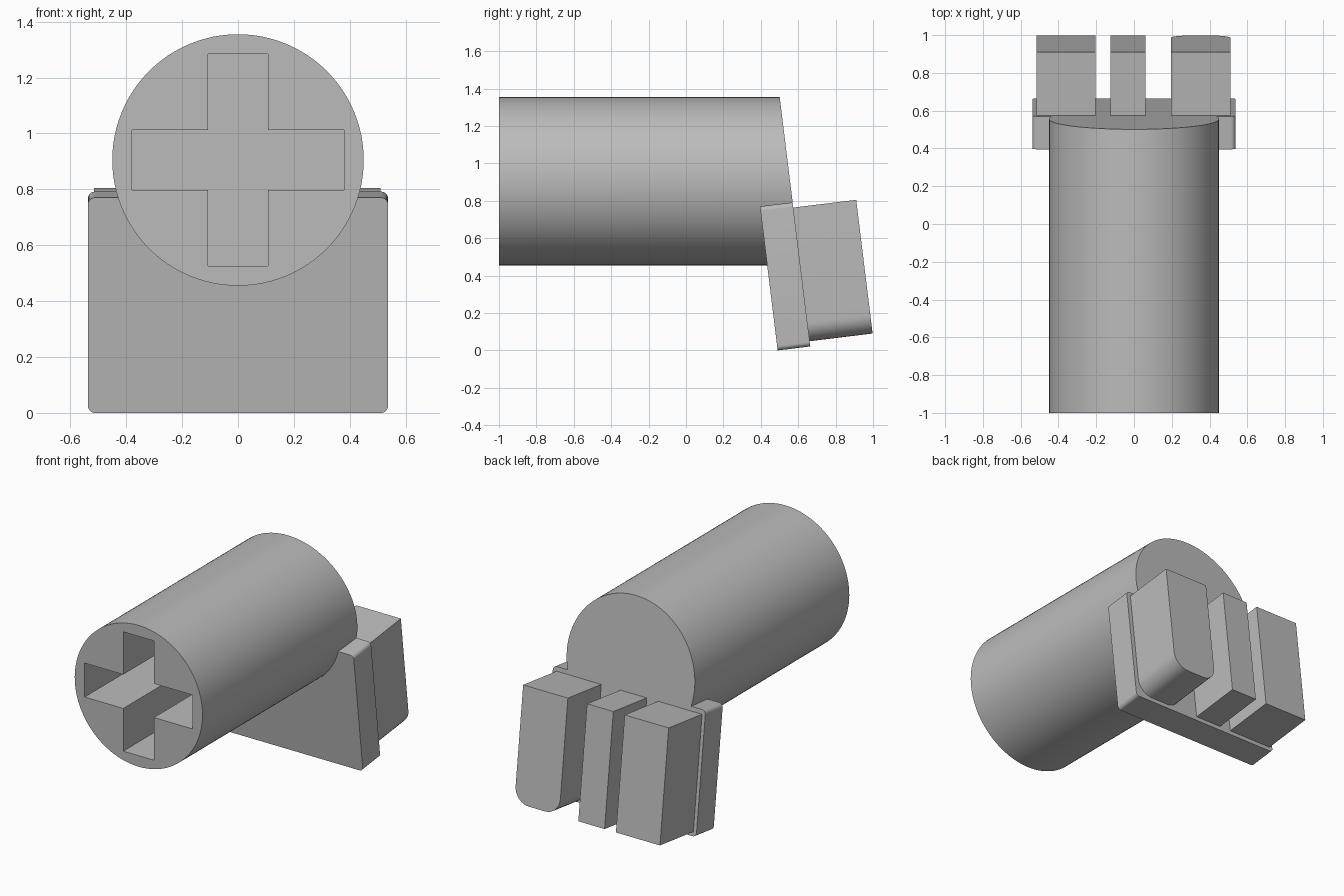
import bpy, bmesh, math
from mathutils import Matrix

if "Cube" in bpy.data.objects:
    bpy.data.objects.remove(bpy.data.objects["Cube"])

TILT = math.radians(7)
PIVOT = Matrix.Translation((0, 0.49, 0)) @ Matrix.Rotation(TILT, 4, 'X')
PLATE_DEPTH = 0.176

grey = bpy.data.materials.new("plain_grey")
grey.use_nodes = True
grey.diffuse_color = (0.5, 0.5, 0.5, 1)
grey.node_tree.nodes["Principled BSDF"].inputs["Base Color"].default_value = (0.5, 0.5, 0.5, 1)


def finish(name, bm):
    bmesh.ops.recalc_face_normals(bm, faces=bm.faces)
    mesh = bpy.data.meshes.new(name)
    bm.to_mesh(mesh)
    bm.free()
    mesh.materials.append(grey)
    obj = bpy.data.objects.new(name, mesh)
    bpy.context.collection.objects.link(obj)
    return obj


def activate(obj):
    bpy.ops.object.select_all(action='DESELECT')
    obj.select_set(True)
    bpy.context.view_layer.objects.active = obj


def smooth(obj):
    activate(obj)
    bpy.ops.object.shade_smooth_by_angle(angle=math.radians(30))


def box(name, x, y, z, matrix=Matrix(), radius=0, low_only=False):
    """Block between pairs of limits, with optional rounding of the edges along y."""
    bm = bmesh.new()
    bmesh.ops.create_cube(bm, size=1)
    for v in bm.verts:
        v.co = [lim[0] if c < 0 else lim[1] for c, lim in zip(v.co, (x, y, z))]
    if radius:
        middle = sum(z) / 2
        edges = [e for e in bm.edges
                 if abs(e.verts[0].co.y - e.verts[1].co.y) > 0.01
                 and (not low_only or e.verts[0].co.z < middle)]
        bmesh.ops.bevel(bm, geom=edges, offset=radius, segments=8,
                        profile=0.5, affect='EDGES')
    bm.transform(matrix)
    return finish(name, bm)


# Barrel with its back end sliced along the tilted plate plane
AXIS_Z = 0.905
bm = bmesh.new()
bmesh.ops.create_cone(bm, cap_ends=True, segments=96, radius1=0.45, radius2=0.45, depth=2,
                      matrix=Matrix.Translation((0, 0, AXIS_Z)) @ Matrix.Rotation(math.pi / 2, 4, 'X'))
for v in bm.verts:
    if v.co.y > 0:
        v.co.y = 0.49 + PLATE_DEPTH / math.cos(TILT) - v.co.z * math.tan(TILT)
barrel = finish("barrel", bm)

# Cross-shaped socket in the front end
for half_x, half_z in ((0.38, 0.108), (0.108, 0.38)):
    cutter = box("socket_cutter", (-half_x, half_x), (-1.2, 0),
                 (AXIS_Z - half_z, AXIS_Z + half_z))
    cutter.hide_render = True
    mod = barrel.modifiers.new("socket", 'BOOLEAN')
    mod.operation = 'DIFFERENCE'
    mod.solver = 'EXACT'
    mod.object = cutter
    activate(barrel)
    bpy.ops.object.modifier_apply(modifier=mod.name)
    bpy.data.objects.remove(cutter)
smooth(barrel)

# Tilted backing plate
smooth(box("backing_plate", (-0.537, 0.537), (0, PLATE_DEPTH), (0, 0.776), PIVOT, 0.025))

# Plain raised pads on the back of the plate
for name, limits, radius in (("right_pad", (-0.515, -0.205), 0),
                             ("middle_pad", (-0.125, 0.06), 0),
                             ("left_pad", (0.195, 0.51), 0.1)):
    smooth(box(name, limits, (PLATE_DEPTH - 0.01, 0.515), (0.028, 0.748),
               PIVOT, radius, low_only=True))
